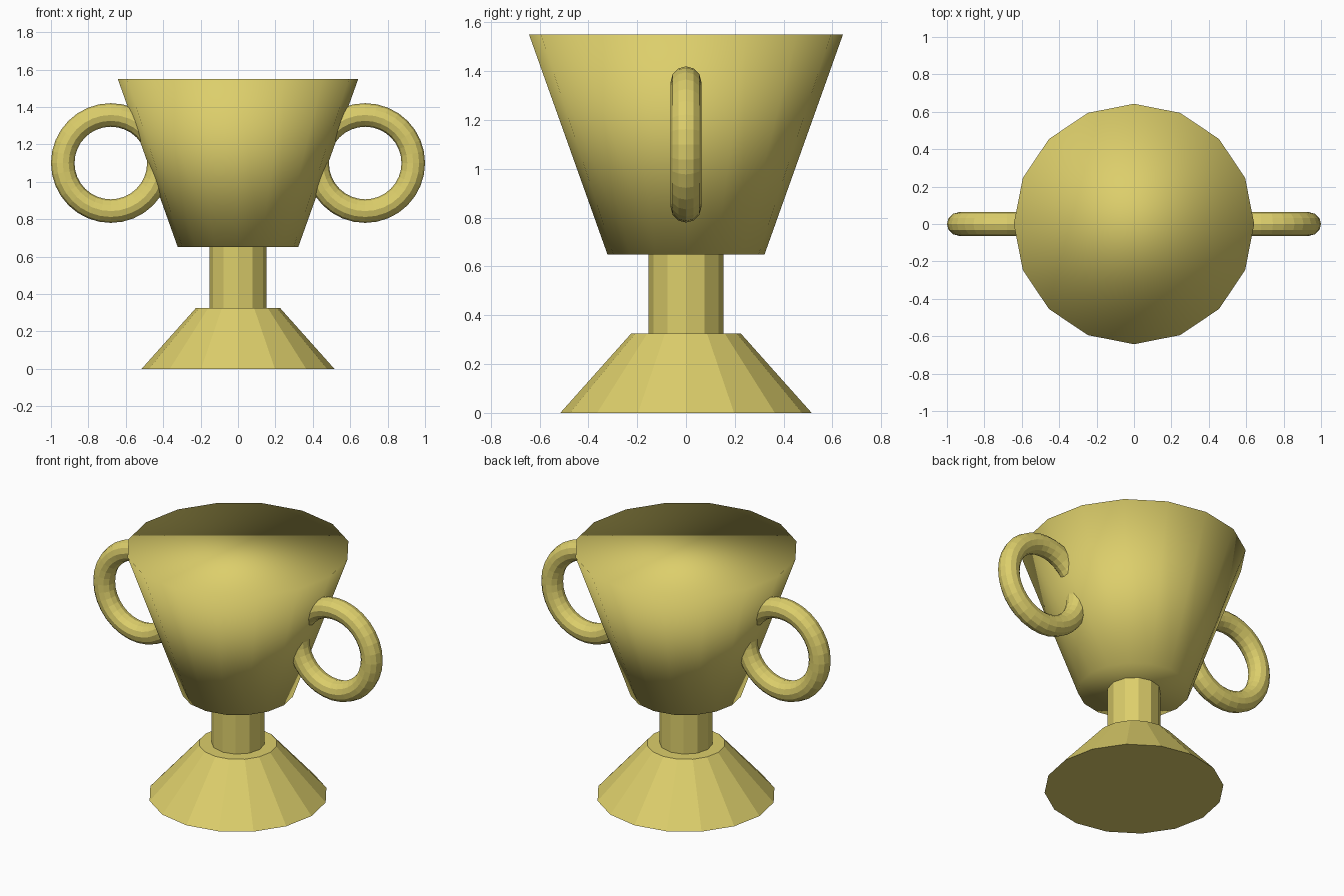
import bpy
import math

cube = bpy.data.objects.get("Cube")
if cube:
    bpy.data.objects.remove(cube, do_unlink=True)

# Single gold colour
gold = bpy.data.materials.new("gold")
gold.use_nodes = True
color = (0.72, 0.62, 0.147, 1.0)
gold.diffuse_color = color
gold.node_tree.nodes["Principled BSDF"].inputs["Base Color"].default_value = color


def finish(name, smooth=False):
    obj = bpy.context.active_object
    obj.name = name
    obj.data.materials.append(gold)
    for face in obj.data.polygons:
        face.use_smooth = smooth
    return obj


def frustum(name, sides, r_bottom, r_top, z_bottom, z_top, smooth=False):
    bpy.ops.mesh.primitive_cone_add(
        vertices=sides, radius1=r_bottom, radius2=r_top,
        depth=z_top - z_bottom, end_fill_type='NGON',
        location=(0, 0, (z_bottom + z_top) / 2))
    return finish(name, smooth)


# Flared foot, narrow stem and closed bowl
frustum("base", 16, 0.515, 0.225, 0.0, 0.325)
frustum("stem", 12, 0.153, 0.153, 0.30, 0.70)
frustum("bowl", 16, 0.322, 0.643, 0.65, 1.55, smooth=True)

# Ring handles, partly sunk into the bowl
for side, name in ((1, "left_handle"), (-1, "right_handle")):
    bpy.ops.mesh.primitive_torus_add(
        major_radius=0.257, minor_radius=0.063,
        major_segments=32, minor_segments=12,
        location=(side * 0.68, 0, 1.10), rotation=(math.pi / 2, 0, 0))
    finish(name)
